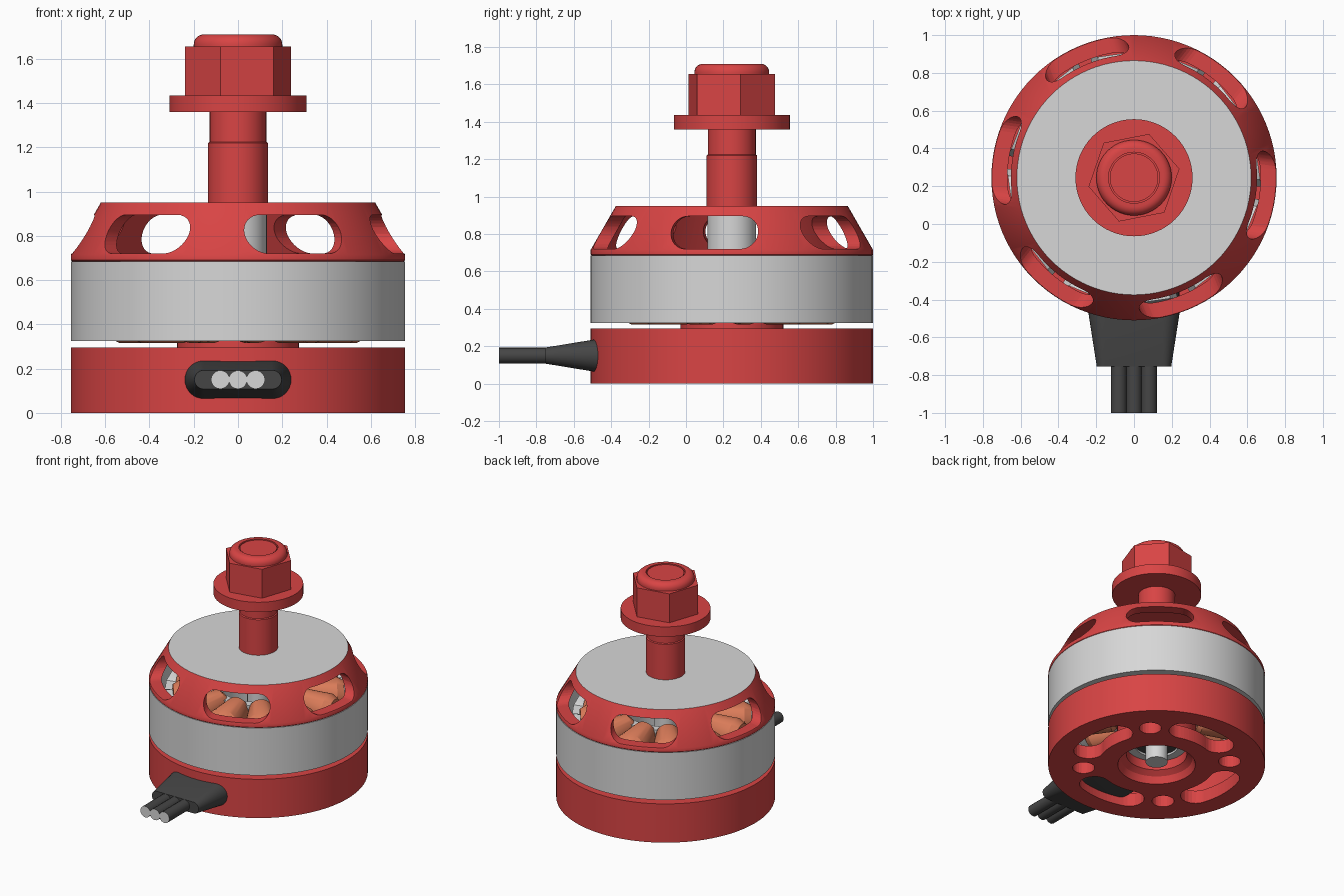
import bpy, bmesh
from math import pi, sin, cos, radians
from mathutils import Matrix, Vector

cube = bpy.data.objects.get("Cube")
if cube:
    bpy.data.objects.remove(cube)

AXIS = (0, 0.245, 0)  # centre line of the motor


def material(name, rgb):
    m = bpy.data.materials.new(name)
    m.use_nodes = True
    m.diffuse_color = (*rgb, 1)
    m.node_tree.nodes["Principled BSDF"].inputs["Base Color"].default_value = (*rgb, 1)
    return m


RED = material("anodised red", (0.69, 0.058, 0.058))
SILVER = material("silver", (0.68, 0.68, 0.68))
BLACK = material("dark rubber", (0.06, 0.06, 0.06))
COPPER = material("copper", (0.7, 0.2, 0.1))


def finish(name, bm, *mats, smooth=True):
    bmesh.ops.recalc_face_normals(bm, faces=bm.faces)
    me = bpy.data.meshes.new(name)
    bm.to_mesh(me)
    bm.free()
    ob = bpy.data.objects.new(name, me)
    bpy.context.collection.objects.link(ob)
    ob.location = AXIS
    for m in mats:
        me.materials.append(m)
    if smooth:
        soften(ob)
    return ob


def activate(ob):
    bpy.ops.object.select_all(action='DESELECT')
    ob.select_set(True)
    bpy.context.view_layer.objects.active = ob


def soften(ob):
    activate(ob)
    bpy.ops.object.shade_smooth_by_angle(angle=radians(30))


def revolve(name, profile, mat, steps=96, smooth=True, turn=0):
    """Spin a (radius, height) profile; it is closed unless it meets the axis."""
    bm = bmesh.new()
    vs = [bm.verts.new((r * cos(turn), r * sin(turn), z)) for r, z in profile]
    for a, b in zip(vs, vs[1:]):
        bm.edges.new((a, b))
    if profile[0][0] > 0:
        bm.edges.new((vs[-1], vs[0]))
    bmesh.ops.spin(bm, geom=bm.verts[:] + bm.edges[:], cent=(0, 0, 0),
                   axis=(0, 0, 1), angle=2 * pi, steps=steps)
    bmesh.ops.remove_doubles(bm, verts=bm.verts, dist=1e-4)
    bmesh.ops.dissolve_degenerate(bm, edges=bm.edges, dist=1e-4)
    return finish(name, bm, mat, smooth=smooth)


def loft(bm, sections, z, angle, n=8):
    """Rounded-rectangle sections (distance, half width, half height) outward at an angle."""
    m = Matrix.Rotation(angle - pi / 2, 4, 'Z')
    rings = []
    for d, hw, hh in sections:
        r = min(hw, hh)
        ring = []
        for q, (sx, sz) in enumerate([(1, 1), (-1, 1), (-1, -1), (1, -1)]):
            for k in range(n + 1):
                a = (q + k / n) * pi / 2
                p = (sx * (hw - r) + r * cos(a), d, z + sz * (hh - r) + r * sin(a))
                ring.append(bm.verts.new(m @ Vector(p)))
        rings.append(ring)
    for A, B in zip(rings, rings[1:]):
        for i in range(len(A)):
            j = (i + 1) % len(A)
            bm.faces.new((A[i], A[j], B[j], B[i]))
    bm.faces.new(rings[0])
    bm.faces.new(rings[-1])
    bmesh.ops.remove_doubles(bm, verts=bm.verts, dist=1e-5)


def prism(bm, pts, z0, z1):
    """Upright prism from a plan outline."""
    f = bm.faces.new([bm.verts.new((x, y, z0)) for x, y in pts])
    out = bmesh.ops.extrude_face_region(bm, geom=[f])
    top = [v for v in out["geom"] if isinstance(v, bmesh.types.BMVert)]
    bmesh.ops.translate(bm, verts=top, vec=(0, 0, z1 - z0))


def arc(c, r, a0, a1, n=12):
    return [(c[0] + r * cos(a0 + (a1 - a0) * i / n),
             c[1] + r * sin(a0 + (a1 - a0) * i / n)) for i in range(n + 1)]


def cut(ob, bm):
    cutter = finish("cutter", bm, smooth=False)
    cutter.hide_render = True
    mod = ob.modifiers.new("cut", 'BOOLEAN')
    mod.operation = 'DIFFERENCE'
    mod.solver = 'EXACT'
    mod.object = cutter
    activate(ob)
    bpy.ops.object.modifier_apply(modifier=mod.name)
    bpy.data.objects.remove(cutter)
    soften(ob)


# Base cup with hub, four curved vents and four screw holes
base = revolve("base", [(0.27, 0), (0.755, 0), (0.755, 0.295), (0.69, 0.295), (0.69, 0.1),
                        (0.275, 0.1), (0.275, 0.34), (0.21, 0.34), (0.21, 0.08),
                        (0.25, 0.05)], RED)
bm = bmesh.new()
R, W, H = 0.51, 0.105, radians(18)
for k in range(4):
    a = k * pi / 2
    lo, hi = a - H, a + H
    end = lambda t: (R * cos(t), R * sin(t))
    outline = (arc((0, 0), R + W, lo, hi) + arc(end(hi), W, hi, hi + pi)[1:-1]
               + arc((0, 0), R - W, hi, lo) + arc(end(lo), W, lo + pi, lo + 2 * pi)[1:-1])
    prism(bm, outline, -0.1, 0.2)
    s = a + pi / 4
    prism(bm, arc(end(s), 0.077, 0, 2 * pi, 24)[:-1], -0.1, 0.2)
cut(base, bm)

# Bell with six rounded windows and a silver top face
bell = revolve("bell", [(0, 0.95), (0.62, 0.95), (0.755, 0.715), (0.755, 0.69), (0.75, 0.685),
                        (0.69, 0.685), (0.565, 0.905), (0, 0.905)], RED)
bm = bmesh.new()
for k in range(6):
    loft(bm, [(0.42, 0.235, 0.0875), (0.9, 0.235, 0.0875)], 0.8075, radians(-8 + 60 * k))
cut(bell, bm)
if len(bell.data.materials) < 2:
    bell.data.materials.append(SILVER)
for p in bell.data.polygons:
    p.material_index = int(p.normal.z > 0.9 and p.center.z > 0.94)

# Magnet ring
revolve("magnet_ring", [(0.755, 0.325), (0.755, 0.685), (0.70, 0.685), (0.70, 0.325)], SILVER)

# Stator core, teeth and copper coils
revolve("stator_core", [(0.275, 0.36), (0.34, 0.36), (0.34, 0.66), (0.275, 0.66)], SILVER)
coils, shoes = bmesh.new(), bmesh.new()
for k in range(12):
    a = radians(30 * k + 8)
    loft(coils, [(0.29, 0.075, 0.17), (0.32, 0.085, 0.193),
                 (0.54, 0.125, 0.193), (0.59, 0.1, 0.165)], 0.508, a)
    loft(shoes, [(0.58, 0.13, 0.13), (0.66, 0.14, 0.13)], 0.508, a, 2)
finish("coils", coils, COPPER)
finish("stator_shoes", shoes, SILVER)

# Bearing and inner axle
revolve("bearing", [(0.15, 0.15), (0.21, 0.15), (0.21, 0.34), (0.15, 0.34)], SILVER, 48)
revolve("bearing_seal", [(0.07, 0.165), (0.155, 0.165), (0.155, 0.33), (0.07, 0.33)], BLACK, 48)
revolve("axle", [(0, 0.02), (0.077, 0.02), (0.077, 0.7), (0.13, 0.7), (0.13, 0.92), (0, 0.92)],
        SILVER, 48)

# Propeller shaft and flanged lock nut
revolve("prop_shaft", [(0, 0.93), (0.135, 0.93), (0.135, 1.22), (0.128, 1.225),
                       (0.128, 1.705), (0, 1.705)], RED, 48)
revolve("nut_flange", [(0.12, 1.36), (0.31, 1.36), (0.31, 1.435), (0.12, 1.435)], RED, 64)
revolve("nut_hex", [(0.12, 1.43), (0.245, 1.43), (0.245, 1.655), (0.12, 1.655)], RED, 6,
        smooth=False, turn=radians(11))
revolve("nut_collar", [(0.135, 1.65), (0.2, 1.65)]
        + arc((0.155, 1.665), 0.045, 0, pi / 2, 6) + [(0.135, 1.71)], RED, 48)

# Cable boot and three wires with bare ends
bm = bmesh.new()
loft(bm, [(0.45, 0.24, 0.0875), (0.725, 0.24, 0.0875), (1.0, 0.197, 0.0425)], 0.15, -pi / 2)
finish("cable_boot", bm, BLACK)
for i, x in enumerate((-0.08, 0, 0.08)):
    bm = bmesh.new()
    loft(bm, [(0.98, 0.042, 0.042), (1.245, 0.042, 0.042)], 0.15, -pi / 2, 5)
    bmesh.ops.translate(bm, verts=bm.verts, vec=(x, 0, 0))
    wire = finish("wire_%d" % (i + 1), bm, BLACK, SILVER)
    for p in wire.data.polygons:
        p.material_index = int(p.normal.y < -0.9)
bpy.ops.object.select_all(action='DESELECT')
